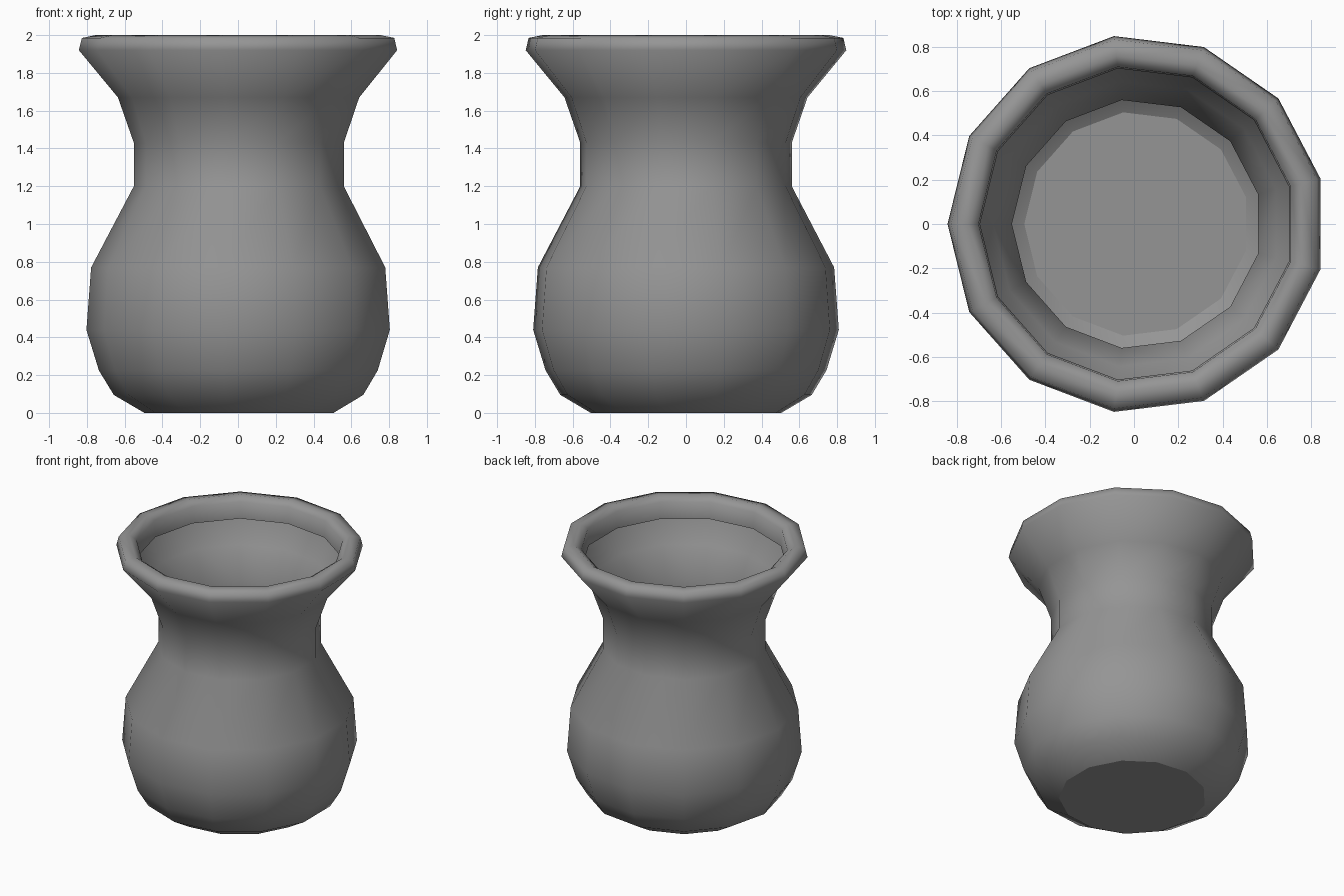
import bpy
import bmesh
from math import cos, sin, pi, tau

cube = bpy.data.objects.get("Cube")
if cube:
    bpy.data.objects.remove(cube, do_unlink=True)

SIDES = 13
AXIS_X = 0.0125  # odd side count: shifts the bounds to the centre

# Thin wall from the foot up, over the rolled rim and down its inner lip (radius, height)
PROFILE = [
    (0.508, 0.0), (0.67, 0.095), (0.749, 0.225), (0.815, 0.44),
    (0.79, 0.77), (0.564, 1.2), (0.564, 1.43), (0.648, 1.67),
    (0.855, 1.92), (0.839, 1.985), (0.765, 2.0), (0.715, 1.965),
    (0.708, 1.84),
]


def make_material(name, colour):
    mat = bpy.data.materials.new(name)
    mat.use_nodes = True
    mat.diffuse_color = colour
    mat.node_tree.nodes["Principled BSDF"].inputs["Base Color"].default_value = colour
    return mat


def lathe(name, profile, mat):
    bm = bmesh.new()
    rings = []
    for radius, z in profile:
        angles = [pi + tau * i / SIDES for i in range(SIDES)]
        rings.append([bm.verts.new((AXIS_X + radius * cos(a), radius * sin(a), z))
                      for a in angles])
    # Wall
    for low, high in zip(rings, rings[1:]):
        for i in range(SIDES):
            j = (i + 1) % SIDES
            bm.faces.new((low[i], low[j], high[j], high[i])).smooth = True
    # Flat floor with a crisp edge
    floor = bm.faces.new(rings[0][::-1])
    for edge in floor.edges:
        edge.smooth = False
    mesh = bpy.data.meshes.new(name)
    bm.to_mesh(mesh)
    bm.free()
    mesh.materials.append(mat)
    obj = bpy.data.objects.new(name, mesh)
    bpy.context.collection.objects.link(obj)
    return obj


grey = make_material("grey_clay", (0.3, 0.3, 0.3, 1.0))
lathe("pot", PROFILE, grey)
